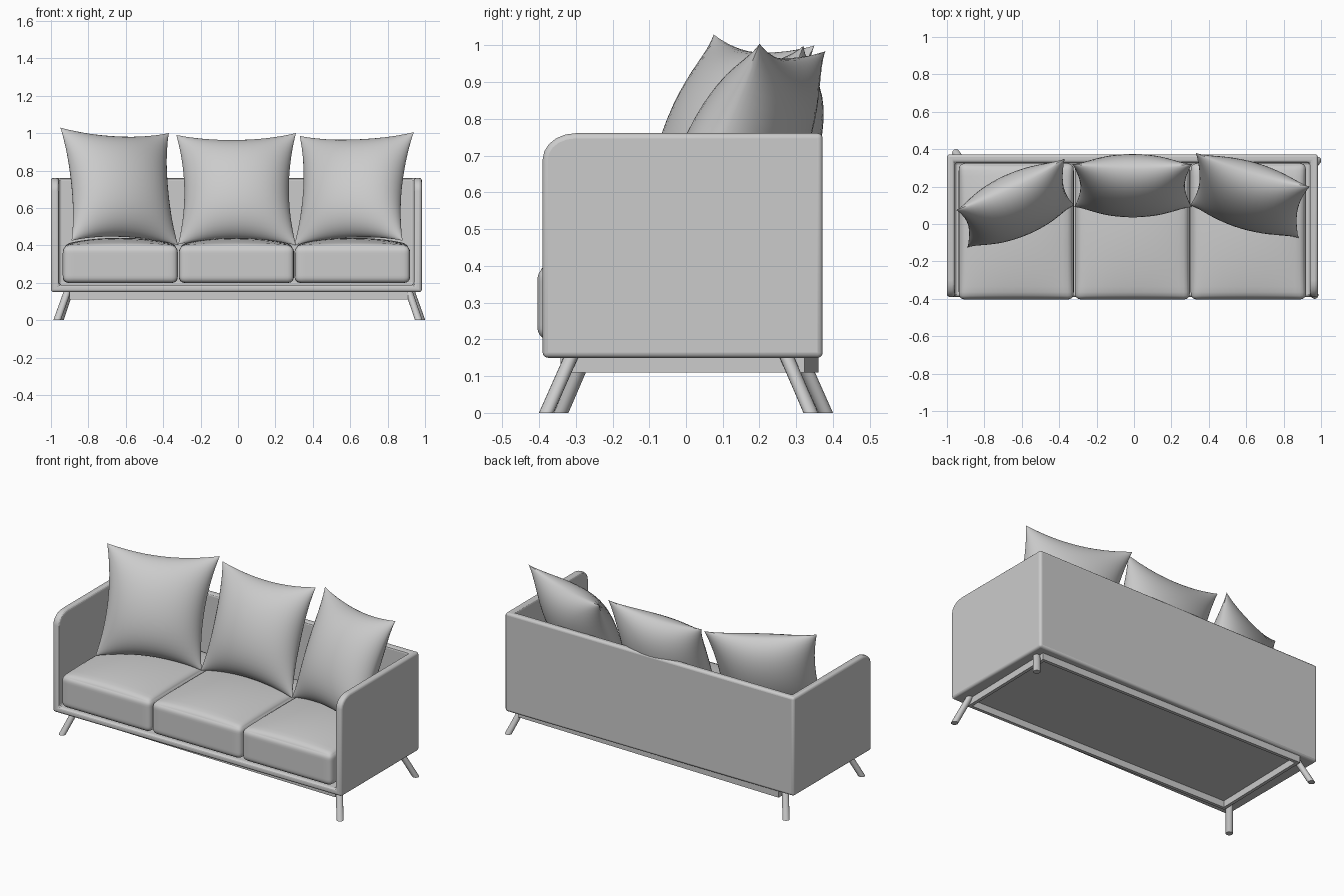
import bpy, bmesh, math
from mathutils import Vector, Matrix

if "Cube" in bpy.data.objects:
    bpy.data.objects.remove(bpy.data.objects["Cube"])

TWIST = Matrix.Rotation(math.radians(-1.2), 4, 'Z')   # base sits slightly turned


def finish(name, bm, smooth=True):
    bmesh.ops.recalc_face_normals(bm, faces=bm.faces)
    me = bpy.data.meshes.new(name)
    bm.to_mesh(me)
    bm.free()
    ob = bpy.data.objects.new(name, me)
    bpy.context.collection.objects.link(ob)
    if smooth:
        bpy.ops.object.select_all(action='DESELECT')
        ob.select_set(True)
        bpy.context.view_layer.objects.active = ob
        bpy.ops.object.shade_smooth_by_angle(angle=math.radians(35))
    return ob


def add_box(bm, lo, hi):
    lo, hi = Vector(lo), Vector(hi)
    m = Matrix.Translation((lo + hi) / 2) @ Matrix.Diagonal((*(hi - lo), 1))
    return bmesh.ops.create_cube(bm, size=1, matrix=m)['verts']


# Shell: side profile extruded across, hollowed from the front and top
profile = [(-0.39, 0.15)]
for i in range(6):
    a = math.pi / 2 * i / 5
    profile.append((-0.30 - 0.09 * math.cos(a), 0.69 + 0.071 * math.sin(a)))
profile += [(0.372, 0.761), (0.372, 0.15)]
bm = bmesh.new()
face = bm.faces.new([bm.verts.new((-1.0, y, z)) for y, z in profile])
ext = bmesh.ops.extrude_face_region(bm, geom=[face])['geom']
bmesh.ops.translate(bm, vec=(1.983, 0, 0),
                    verts=[g for g in ext if isinstance(g, bmesh.types.BMVert)])
shell = finish('sofa_shell', bm)

bm = bmesh.new()
add_box(bm, (-0.957, -1, 0.188), (0.94, 0.33, 2))
cutter = finish('shell_cutter', bm, False)
cutter.hide_render = True
cutter.display_type = 'WIRE'

cut = shell.modifiers.new('hollow', 'BOOLEAN')
cut.operation = 'DIFFERENCE'
cut.solver = 'EXACT'
cut.object = cutter
bev = shell.modifiers.new('soft_edges', 'BEVEL')
bev.width = 0.014
bev.segments = 3
bev.limit_method = 'ANGLE'
bev.angle_limit = math.radians(40)
# bevel before the smoothing-by-angle step
shell.modifiers.move(len(shell.modifiers) - 1, 1)
shell.modifiers.move(shell.modifiers.find('hollow'), 0)

# Base rails under the shell
bm = bmesh.new()
X0, X1, Y0, Y1, T = -0.895, 0.915, -0.322, 0.342, 0.02
for lo, hi in [((X0, Y0), (X1, Y0 + T)), ((X0, Y1 - T), (X1, Y1)),
               ((X0, Y0 + T), (X0 + T, Y1 - T)), ((X1 - T, Y0 + T), (X1, Y1 - T))]:
    add_box(bm, (*lo, 0.11), (*hi, 0.155))
bm.transform(TWIST)
finish('base_rails', bm, False)

# Splayed round legs, cut flat at floor and top
for sx, side in ((-1, 'left'), (1, 'right')):
    for sy, end in ((-1, 'front'), (1, 'back')):
        bm = bmesh.new()
        bmesh.ops.create_cone(bm, cap_ends=True, segments=16, radius1=0.02,
                              radius2=0.02, depth=0.16)
        for v in bm.verts:
            t = v.co.z / 0.16 + 0.5
            v.co.z = 0.16 * t
            v.co.x += 0.007 + sx * (0.967 - 0.056 * t)
            v.co.y += sy * (0.36 - 0.07 * t)
        bm.transform(TWIST)
        finish(f'{end}_{side}_leg', bm)


# Seat cushions: rounded boxes with a crowned top
def seat_cushion(name, lo, hi, r=0.033):
    lo, hi = Vector(lo), Vector(hi)
    c, h = (lo + hi) / 2, (hi - lo) / 2
    bm = bmesh.new()
    bmesh.ops.create_cube(bm, size=2)
    bmesh.ops.subdivide_edges(bm, edges=bm.edges[:], cuts=19, use_grid_fill=True)
    for v in bm.verts:
        u = [math.sin(t * math.pi / 2) for t in v.co]
        p = Vector([u[i] * h[i] for i in range(3)])
        q = Vector([max(-h[i] + r, min(h[i] - r, p[i])) for i in range(3)])
        if (p - q).length > 1e-6:
            p = q + (p - q).normalized() * r
        if u[2] > 0:
            p.z += 0.042 * u[2] * ((1 - u[0] ** 2) * (1 - u[1] ** 2)) ** 0.7
        v.co = c + p
    finish(name, bm)


for name, x0, x1 in (('left', -0.937, -0.322), ('middle', -0.316, 0.299),
                     ('right', 0.303, 0.92)):
    seat_cushion(f'{name}_seat_cushion', (x0, -0.404, 0.198), (x1, 0.325, 0.398))


# Back pillows: two bulged sheets between four pointed corners
def pillow(name, tl, tr, bl, br, bulge=0.145, pinch=0.12, n=24):
    tl, tr, bl, br = map(Vector, (tl, tr, bl, br))
    normal = (tr - bl).cross(tl - br).normalized()
    bm = bmesh.new()
    for s in (-1, 1):
        grid = []
        for j in range(n + 1):
            v = math.sin((2 * j / n - 1) * math.pi / 2)
            row = []
            for i in range(n + 1):
                u = math.sin((2 * i / n - 1) * math.pi / 2)
                a = (u * (1 - pinch * u * u * (1 - v * v)) + 1) / 2
                b = (v * (1 - pinch * v * v * (1 - u * u)) + 1) / 2
                p = bl.lerp(br, a).lerp(tl.lerp(tr, a), b)
                d = bulge * max(0, (1 - u * u) * (1 - v * v)) ** 0.6
                row.append(bm.verts.new(p + normal * d * s))
            grid.append(row)
        for j in range(n):
            for i in range(n):
                bm.faces.new((grid[j][i], grid[j][i + 1],
                              grid[j + 1][i + 1], grid[j + 1][i]))
    bmesh.ops.remove_doubles(bm, verts=bm.verts, dist=1e-5)
    finish(name, bm)


pillow('left_pillow', (-0.95, 0.075, 1.03), (-0.37, 0.35, 1.0),
       (-0.89, -0.125, 0.425), (-0.32, 0.10, 0.40))
pillow('middle_pillow', (-0.33, 0.32, 0.99), (0.31, 0.32, 1.0),
       (-0.32, 0.09, 0.405), (0.31, 0.09, 0.40))
pillow('right_pillow', (0.33, 0.38, 0.985), (0.94, 0.20, 1.005),
       (0.30, 0.10, 0.40), (0.88, -0.075, 0.425))
